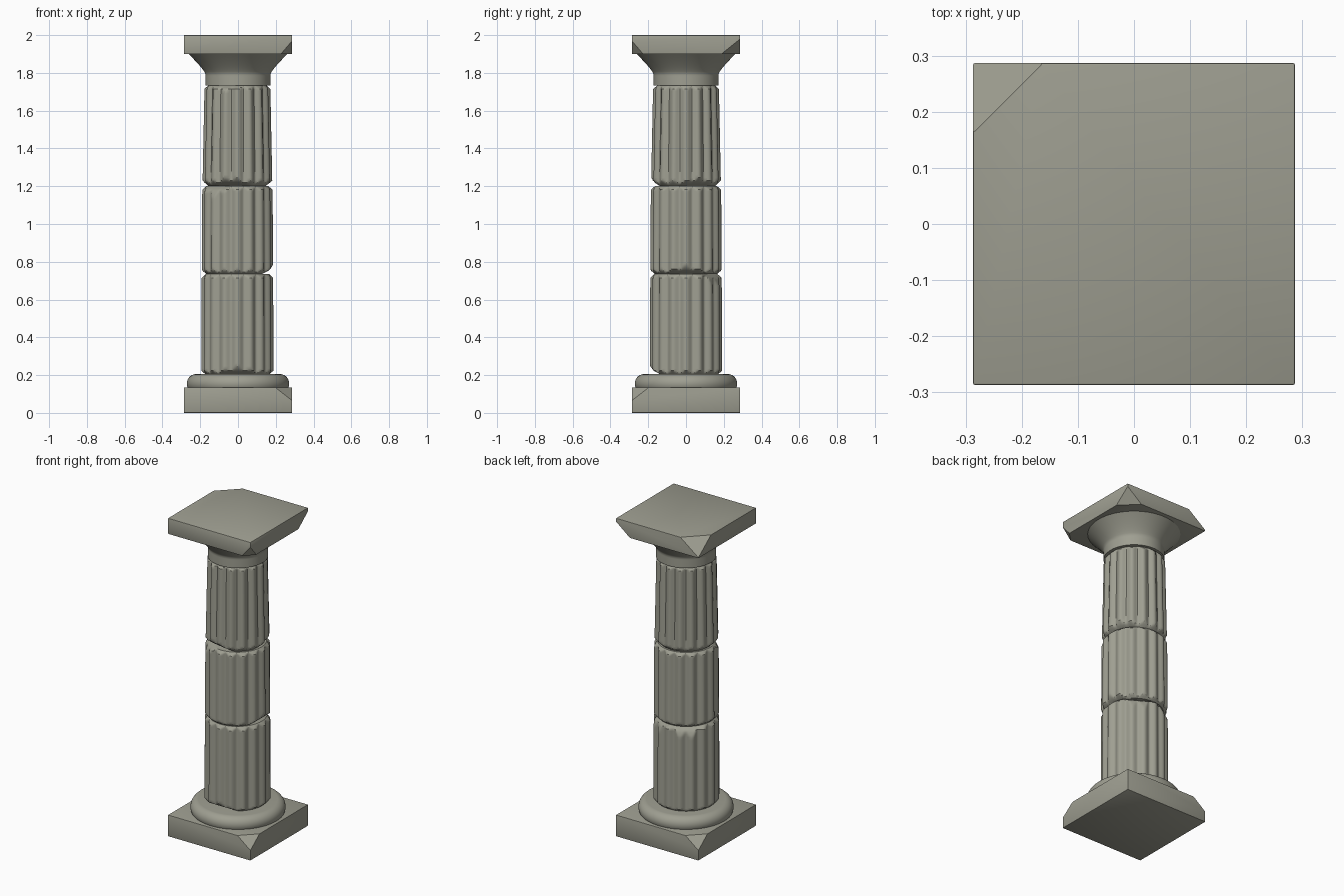
import bpy, bmesh, math
from mathutils import Vector

cube = bpy.data.objects.get("Cube")
if cube:
    bpy.data.objects.remove(cube, do_unlink=True)

stone = bpy.data.materials.new("weathered_stone")
stone.use_nodes = True
colour = (0.345, 0.345, 0.285, 1)
stone.diffuse_color = colour
stone.node_tree.nodes["Principled BSDF"].inputs["Base Color"].default_value = colour


def add_object(name, bm, angle=35):
    bmesh.ops.recalc_face_normals(bm, faces=bm.faces)
    mesh = bpy.data.meshes.new(name)
    bm.to_mesh(mesh)
    bm.free()
    mesh.materials.append(stone)
    obj = bpy.data.objects.new(name, mesh)
    bpy.context.collection.objects.link(obj)
    bpy.ops.object.select_all(action="DESELECT")
    obj.select_set(True)
    bpy.context.view_layer.objects.active = obj
    bpy.ops.object.shade_smooth_by_angle(angle=math.radians(angle))
    return obj


def slab(name, z0, z1, broken):
    """Square block; broken = (x sign, y sign, top or bottom, leg, depth)."""
    half = 0.287
    bm = bmesh.new()
    bmesh.ops.create_cube(bm, size=1)
    for v in bm.verts:
        v.co = (v.co.x * 2 * half, v.co.y * 2 * half, z0 + (v.co.z + 0.5) * (z1 - z0))
    bmesh.ops.bevel(bm, geom=bm.edges[:], offset=0.004, segments=2,
                    profile=0.5, affect="EDGES")
    for sx, sy, sz, leg, depth in broken:
        corner = Vector((sx * half, sy * half, z1 if sz > 0 else z0))
        normal = Vector((sx / leg, sy / leg, sz / depth))
        point = corner - Vector((sx * leg, 0, 0))
        bmesh.ops.bisect_plane(bm, geom=bm.verts[:] + bm.edges[:] + bm.faces[:],
                               plane_co=point, plane_no=normal, clear_outer=True)
        bmesh.ops.holes_fill(bm, edges=[e for e in bm.edges if e.is_boundary])
    return add_object(name, bm, 30)


def lathe(name, z0, z1, radius, chips=(), rows=32, segments=192, shift=0):
    """Turned part; chips = (azimuth in degrees, end, edge depth, height)."""
    bm = bmesh.new()
    rings = []
    for i in range(rows + 1):
        # Rows crowd towards both ends
        t = 0.5 - 0.5 * math.cos(math.pi * i / rows)
        z = z0 + t * (z1 - z0)
        ring = []
        for j in range(segments):
            a = math.tau * j / segments
            r = radius(a, t, z)
            for azimuth, end, depth, height in chips:
                edge = radius(0, 0.5, z)
                h = z1 - z if end > 0 else z - z0
                c = math.cos(a - math.radians(azimuth))
                if c > 0.3:
                    r = min(r, (edge - depth + h * depth / height) / c)
            ring.append(bm.verts.new((shift + r * math.cos(a), r * math.sin(a), z)))
        rings.append(ring)
    for low, high in zip(rings, rings[1:]):
        for j in range(segments):
            k = (j + 1) % segments
            bm.faces.new((low[j], low[k], high[k], high[j]))
    bm.faces.new(rings[0])
    bm.faces.new(rings[-1])
    return add_object(name, bm)


def drum(name, z0, z1, r0, r1, chips):
    """Fluted shaft section with chamfered ends."""
    def radius(a, t, z):
        flute = 0.016 * (1 - abs(math.cos(8 * a)) ** 1.6)
        body = r0 + (r1 - r0) * t - flute
        end = min(z - z0, z1 - z)
        return min(body, r1 - 0.021 + 1.1 * end)
    return lathe(name, z0, z1, radius, chips, shift=-0.003)


def torus_radius(a, t, z):
    return 0.222 + 0.049 * math.sqrt(max(0, 1 - ((z - 0.155) / 0.0502) ** 2))


def flare_radius(a, t, z):
    if z < 1.795:
        return 0.172
    u = (z - 1.795) / 0.105
    return 0.172 + 0.09 * u ** 1.2


# Base
slab("plinth", 0, 0.135, [(1, -1, 1, 0.09, 0.07), (-1, 1, 1, 0.09, 0.07)])
lathe("base_moulding", 0.133, 0.205, torus_radius, rows=16, segments=96)

# Shaft
drum("lower_drum", 0.203, 0.735, 0.191, 0.189,
     [(-90, -1, 0.034, 0.045), (125, 1, 0.034, 0.06), (60, 1, 0.026, 0.07)])
drum("middle_drum", 0.735, 1.2, 0.189, 0.186,
     [(0, -1, 0.034, 0.045), (-135, 1, 0.03, 0.06)])
drum("upper_drum", 1.2, 1.735, 0.185, 0.174,
     [(-102, -1, 0.034, 0.045), (22, -1, 0.032, 0.04), (-110, 1, 0.024, 0.035)])

# Capital
lathe("capital_flare", 1.733, 1.902, flare_radius, rows=24, segments=96)
slab("abacus", 1.9, 2.0, [(-1, 1, 1, 0.125, 0.095),
                         (1, 1, -1, 0.1, 0.08), (1, -1, -1, 0.06, 0.07)])
